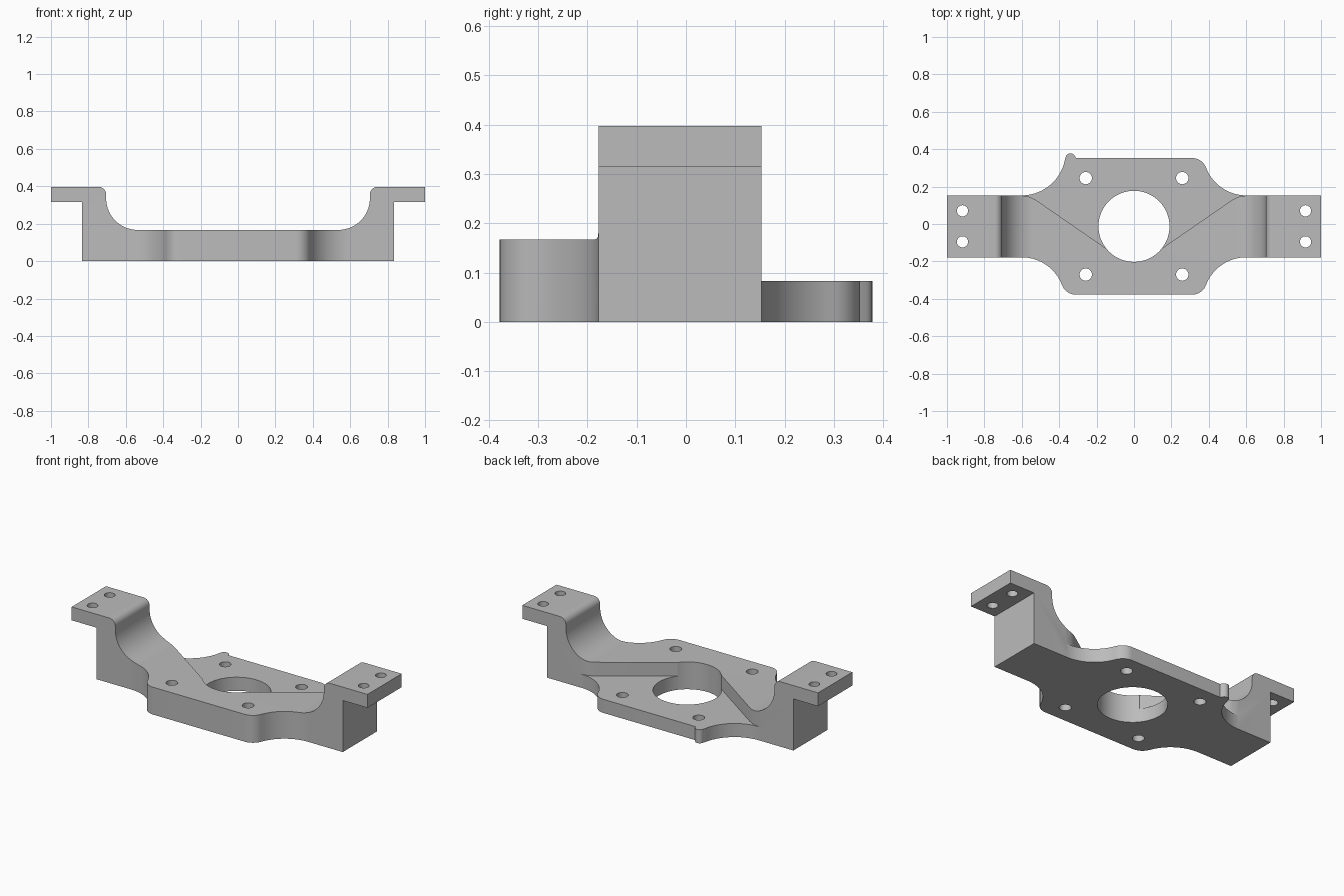
import bpy, bmesh, math
from mathutils import Matrix

if "Cube" in bpy.data.objects:
    bpy.data.objects.remove(bpy.data.objects["Cube"])

MID = -0.0125          # y of the bracket centreline


def arc(cx, cy, r, a0, a1, n):
    """Points on an arc, angles in degrees."""
    return [(cx + r * math.cos(math.radians(a0 + (a1 - a0) * i / n)),
             cy + r * math.sin(math.radians(a0 + (a1 - a0) * i / n))) for i in range(n + 1)]


def prism(name, pts, lo, hi, sideways=False):
    """Extrude a closed outline along z, or along y when sideways."""
    bm = bmesh.new()
    face = bm.faces.new([bm.verts.new((x, y, 0)) for x, y in pts])
    ext = bmesh.ops.extrude_face_region(bm, geom=[face])
    top = [g for g in ext['geom'] if isinstance(g, bmesh.types.BMVert)]
    bmesh.ops.translate(bm, verts=top, vec=(0, 0, hi - lo))
    bmesh.ops.translate(bm, verts=bm.verts, vec=(0, 0, lo))
    if sideways:
        bm.transform(Matrix(((1, 0, 0, 0), (0, 0, -1, 0), (0, 1, 0, 0), (0, 0, 0, 1))))
    bmesh.ops.recalc_face_normals(bm, faces=bm.faces)
    mesh = bpy.data.meshes.new(name)
    bm.to_mesh(mesh)
    bm.free()
    obj = bpy.data.objects.new(name, mesh)
    bpy.context.collection.objects.link(obj)
    return obj


def combine(obj, tool, operation):
    """Apply a boolean and remove the tool."""
    mod = obj.modifiers.new("bool", 'BOOLEAN')
    mod.operation, mod.object, mod.solver = operation, tool, 'EXACT'
    bpy.context.view_layer.objects.active = obj
    bpy.ops.object.modifier_apply(modifier=mod.name)
    bpy.data.objects.remove(tool)


# Plan outline: arms flaring through concave arcs into a wide centre plate
R, F = 0.23, 0.08
fx, fy = 0.31, 0.3655 - F                     # corner fillet centre
cx, cy = 0.6, 0.1655 + R                      # concave flare centre
ang = math.degrees(math.atan2(cy - fy, cx - fx))
flare = arc(cx, cy, R, 270, 180 + ang, 16) + arc(fx, fy, F, ang, 90, 10)[1:]
corner = [(1.0, 0.1655)] + flare
back_right = [(x, MID + y) for x, y in corner]
front_right = [(x, MID - y) for x, y in corner]
front_left = [(-x, y) for x, y in front_right]
# The back left corner ends in a small rounded nub
nub = ([(-0.31, MID + 0.3655)] + arc(-0.34, 0.352, 0.026, 35, 180, 10)
       + arc(-0.6, 0.388, 0.235, -10, -90, 18) + [(-1.0, MID + 0.1655)])
outline = back_right + nub + front_left + front_right[::-1]
bracket = prism("mounting_bracket", outline, 0, 0.5)

# Side profile: raised end flanges with rounded shoulders
half = ([(0.833, 0), (0.833, 0.315), (1.01, 0.315), (1.01, 0.397)]
        + arc(0.745, 0.357, 0.04, 90, 180, 8)
        + arc(0.537, 0.335, 0.168, 0, -90, 20))
profile = half + [(-x, z) for x, z in reversed(half)]
combine(bracket, prism("profile_cutter", profile, -0.6, 0.6, True), 'INTERSECT')

# Back pocket: half thickness behind the two slanted walls
wall = [(0.15, -0.13), (0.515, 0.122), (0.54, 0.137), (0.565, 0.147), (0.61, 0.1535), (0.61, 0.5)]
pocket = wall + [(-x, y) for x, y in reversed(wall)]
combine(bracket, prism("pocket_cutter", pocket, 0.083, 0.6), 'DIFFERENCE')

# Central bore, plate holes and flange holes
holes = [(0, MID, 0.19, 64)]
for sx in (-1, 1):
    for sy in (-1, 1):
        holes.append((sx * 0.258, MID + sy * 0.258, 0.033, 28))
        holes.append((sx * 0.917, MID + sy * 0.083, 0.03, 28))
for x, y, r, n in holes:
    combine(bracket, prism("hole_cutter", arc(x, y, r, 0, 360, n)[:-1], -0.1, 0.6), 'DIFFERENCE')

# Plain grey finish
grey = bpy.data.materials.new("plain_grey")
grey.diffuse_color = (0.5, 0.5, 0.5, 1)
grey.use_nodes = True
grey.node_tree.nodes["Principled BSDF"].inputs["Base Color"].default_value = grey.diffuse_color
bracket.data.materials.clear()
bracket.data.materials.append(grey)
for poly in bracket.data.polygons:
    poly.material_index = 0
bpy.context.view_layer.objects.active = bracket
bracket.select_set(True)
bpy.ops.object.shade_smooth_by_angle(angle=math.radians(30))
